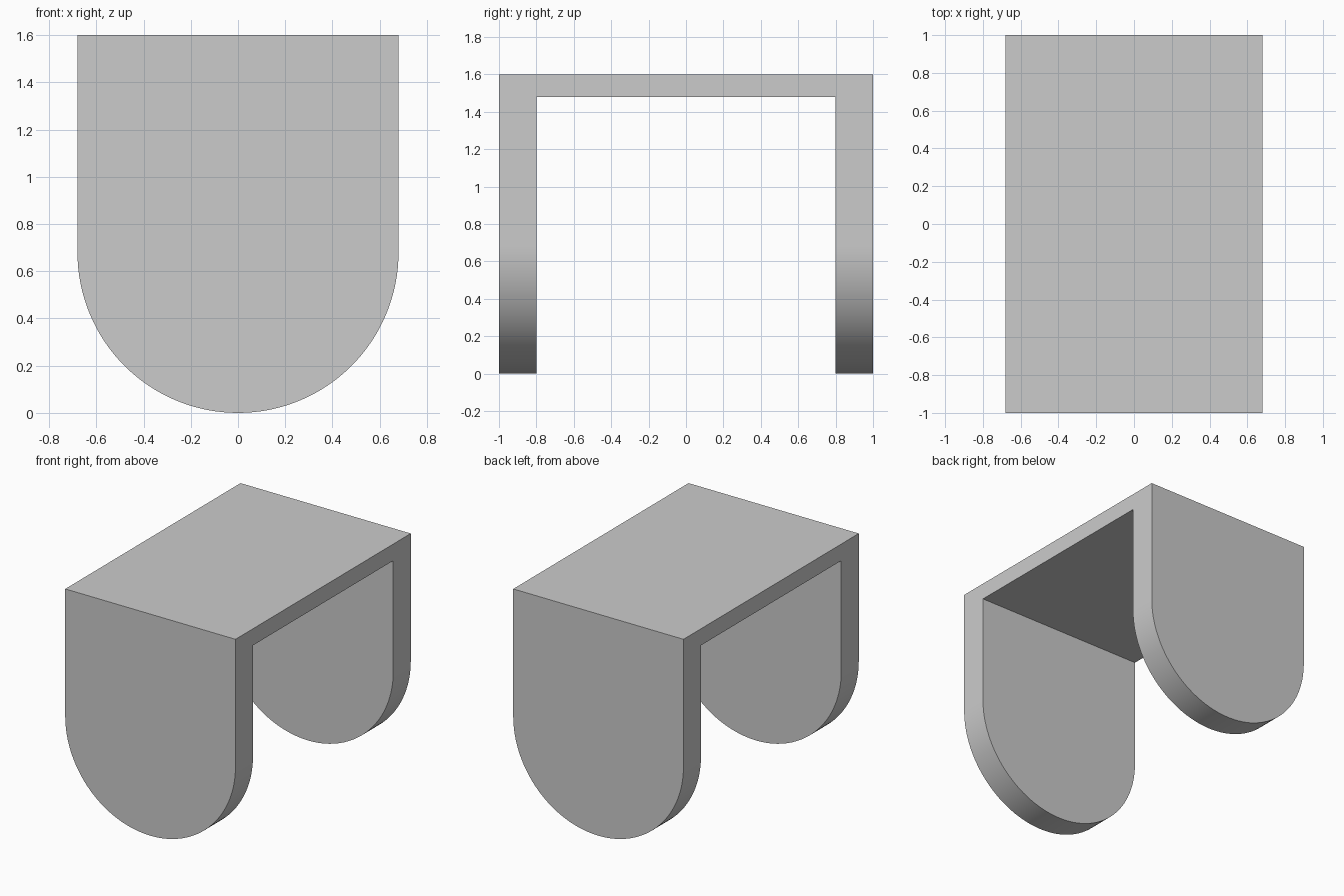
import bpy, bmesh, math
from mathutils import Vector

if "Cube" in bpy.data.objects:
    bpy.data.objects.remove(bpy.data.objects["Cube"])

HALF_W, HALF_L, HEIGHT = 0.68, 1.0, 1.6
LEG, SLAB = 0.2, 0.12

grey = bpy.data.materials.new("plain grey")
grey.use_nodes = True
color = (0.6, 0.6, 0.6, 1)
grey.diffuse_color = color
grey.node_tree.nodes["Principled BSDF"].inputs["Base Color"].default_value = color


def prism(name, outline, sweep):
    """Extrude a closed outline of 3D points along the sweep vector."""
    bm = bmesh.new()
    face = bm.faces.new([bm.verts.new(p) for p in outline])
    extruded = bmesh.ops.extrude_face_region(bm, geom=[face])["geom"]
    moved = [g for g in extruded if isinstance(g, bmesh.types.BMVert)]
    bmesh.ops.translate(bm, verts=moved, vec=Vector(sweep))
    bmesh.ops.recalc_face_normals(bm, faces=bm.faces)
    mesh = bpy.data.meshes.new(name)
    bm.to_mesh(mesh)
    bm.free()
    mesh.materials.append(grey)
    obj = bpy.data.objects.new(name, mesh)
    bpy.context.collection.objects.link(obj)
    return obj


# Bracket: slab and two legs as one side profile, swept across the width
inner, under = HALF_L - LEG, HEIGHT - SLAB
side = [(-HALF_L, -0.1), (-HALF_L, HEIGHT), (HALF_L, HEIGHT), (HALF_L, -0.1),
        (inner, -0.1), (inner, under), (-inner, under), (-inner, -0.1)]
bracket = prism("rounded_leg_bench", [(-1, y, z) for y, z in side], (2, 0, 0))

# Trimming shape: straight sides with a half-round bottom
STEPS = 64
arc = [math.pi * (1 + i / STEPS) for i in range(STEPS + 1)]
front = [(HALF_W * math.cos(a), HALF_W * (1 + math.sin(a))) for a in arc]
front += [(HALF_W, HEIGHT + 0.2), (-HALF_W, HEIGHT + 0.2)]
cutter = prism("trim_helper", [(x, -1.2, z) for x, z in front], (0, 2.4, 0))
cutter.hide_render = True

# Keep only what lies inside the trimming shape
trim = bracket.modifiers.new("trim", 'BOOLEAN')
trim.operation, trim.solver, trim.object = 'INTERSECT', 'EXACT', cutter
bpy.ops.object.select_all(action='DESELECT')
bpy.context.view_layer.objects.active = bracket
bracket.select_set(True)
bpy.ops.object.modifier_apply(modifier=trim.name)
bpy.data.objects.remove(cutter)

# Smooth curved edges, sharp corners
bpy.ops.object.shade_smooth_by_angle(angle=math.radians(30))
